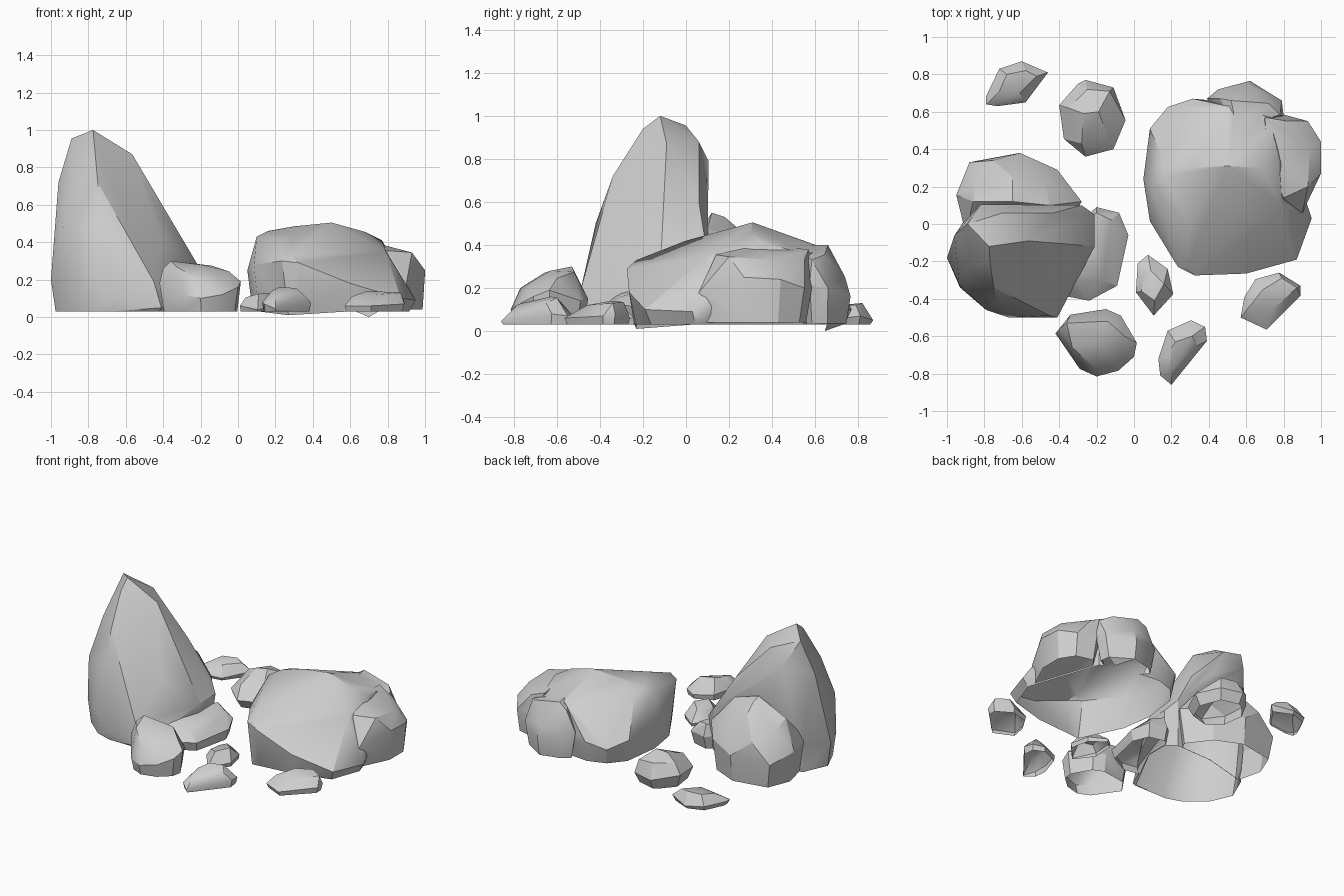
import bpy, bmesh, math
from mathutils import Vector

if "Cube" in bpy.data.objects:
    bpy.data.objects.remove(bpy.data.objects["Cube"], do_unlink=True)

stone = bpy.data.materials.new("grey_stone")
stone.use_nodes = True
GREY = (0.62, 0.62, 0.62, 1.0)
stone.diffuse_color = GREY
stone.node_tree.nodes["Principled BSDF"].inputs["Base Color"].default_value = GREY


def rock(name, girdle, crown, foot=0.9, base=0.03):
    """Chiselled stone: hull of a widest ring, crown points and an inset foot."""
    centre = sum((Vector(p) for p in girdle), Vector()) / len(girdle)
    pts = [Vector(p) for p in girdle + crown]
    for p in girdle:
        q = centre + (Vector(p) - centre) * foot
        pts.append(Vector((q.x, q.y, base)))
    bm = bmesh.new()
    for p in pts:
        bm.verts.new(p)
    bmesh.ops.convex_hull(bm, input=bm.verts[:])
    bmesh.ops.delete(bm, geom=[v for v in bm.verts if not v.link_faces], context='VERTS')
    bmesh.ops.recalc_face_normals(bm, faces=bm.faces[:])
    mesh = bpy.data.meshes.new(name)
    bm.to_mesh(mesh)
    bm.free()
    mesh.materials.append(stone)
    obj = bpy.data.objects.new(name, mesh)
    bpy.context.collection.objects.link(obj)
    return obj


def finish(obj, lumps=(), angle=28):
    """Merge neighbouring lumps into the stone, open its underside and shade it."""
    bpy.ops.object.select_all(action='DESELECT')
    obj.select_set(True)
    bpy.context.view_layer.objects.active = obj
    for lump in lumps:
        mod = obj.modifiers.new("merge", 'BOOLEAN')
        mod.operation = 'UNION'
        mod.solver = 'EXACT'
        mod.object = lump
        bpy.ops.object.modifier_apply(modifier=mod.name)
        bpy.data.objects.remove(lump, do_unlink=True)
    bm = bmesh.new()
    bm.from_mesh(obj.data)
    bm.normal_update()
    under = [f for f in bm.faces if f.normal.z < -0.85]
    bmesh.ops.delete(bm, geom=under, context='FACES')
    bmesh.ops.dissolve_limit(bm, angle_limit=math.radians(2),
                             verts=bm.verts[:], edges=bm.edges[:])
    bm.to_mesh(obj.data)
    bm.free()
    bpy.ops.object.shade_smooth_by_angle(angle=math.radians(angle))


# Tall standing stone with its leaning neighbours
tall = rock("tall_stone",
     [(-1, -.18, .2), (-.93, -.34, .2), (-.79, -.46, .2), (-.67, -.5, .1),
      (-.45, -.49, .19), (-.41, -.5, .05), (-.21, -.12, .27), (-.21, .05, .27),
      (-.28, .1, .35), (-.57, .09, .65), (-.92, 0, .45)],
     [(-.775, -.12, 1), (-.565, -.09, .87), (-.89, 0, .955), (-.935, -.32, .48),
      (-.88, -.24, .75), (-.82, .105, .79), (-.7, .06, .88), (-.77, -.2, .94),
      (-.75, -.34, .72), (-.73, -.42, .5), (-.41, -.27, .43), (-.47, -.17, .64),
      (-.96, -.06, .72), (-.36, -.04, .51), (-.43, .06, .6)], foot=.94)
rear = rock("rear_boulder",
     [(-.95, .155, .25), (-.88, .33, .2), (-.61, .38, .22), (-.41, .29, .25),
      (-.28, .12, .28), (-.4, -.1, .2), (-.9, -.05, .25)],
     [(-.65, .12, .55), (-.65, .18, .53), (-.65, .25, .47), (-.45, .1, .48),
      (-.86, .12, .45), (-.85, .22, .4), (-.48, .24, .42), (-.75, .34, .33)],
     base=.034)
side = rock("side_stone",
     [(-.2, .09, .13), (-.08, .06, .13), (-.03, -.06, .11), (-.09, -.33, .1),
      (-.24, -.41, .1), (-.37, -.385, .1), (-.42, -.1, .12)],
     [(-.2, .06, .21), (-.12, .02, .19), (-.2, -.18, .2), (-.17, -.3, .16),
      (-.35, -.3, .18)], base=.037)
finish(tall, (rear, side), 26)

# Broad boulder and the two lumps grown into it
broad = rock("broad_boulder",
     [(.05, .24, .25), (.085, .51, .19), (.18, .625, .14), (.315, .67, .18),
      (.63, .64, .25), (.77, .57, .25), (.8, .4, .25), (.95, .03, .09),
      (.87, -.19, .1), (.6, -.265, .18), (.325, -.275, .29), (.235, -.23, .3),
      (.085, .015, .28)],
     [(.1, .2, .43), (.16, .25, .46), (.155, .35, .43), (.3, .3, .485),
      (.5, .31, .505), (.68, .3, .455), (.77, .35, .41), (.5, .63, .39),
      (.62, .62, .37), (.73, .56, .36), (.28, -.23, .33), (.3, 0, .42),
      (.79, .1, .35), (.27, -.23, .01)], foot=.93)
side_lump = rock("side_lump",
     [(.8, .585, .2), (.93, .55, .2), (1, .44, .24), (1, .27, .25),
      (.92, .145, .2), (.9, .06, .18), (.75, .08, .2), (.65, .4, .2)],
     [(.8, .14, .355), (.93, .2, .345), (.94, .4, .33), (.82, .55, .33),
      (.72, .3, .4), (.7, .57, .38)], foot=.9, base=.04)
rear_lump = rock("rear_lump",
     [(.39, .67, .22), (.45, .72, .22), (.62, .765, .16), (.79, .66, .2),
      (.8, .575, .22), (.55, .45, .2)],
     [(.46, .67, .36), (.52, .66, .4), (.72, .645, .355), (.78, .585, .33),
      (.62, .74, .25), (.7, .645, 0), (.55, .5, .4)], foot=.84, base=.035)
finish(broad, (side_lump, rear_lump), 30)

# Loose stones scattered around
finish(rock("rear_stone",
     [(-.4, .635, .12), (-.3, .75, .11), (-.26, .77, .1), (-.11, .73, .1),
      (-.045, .555, .11), (-.11, .4, .1), (-.26, .36, .09), (-.375, .455, .11)],
     [(-.25, .72, .2), (-.13, .71, .19), (-.19, .6, .24), (-.27, .59, .23),
      (-.28, .43, .17), (-.14, .47, .16), (-.35, .62, .19)], foot=.82), angle=24)
finish(rock("rear_chip",
     [(-.79, .64, .06), (-.79, .685, .06), (-.72, .83, .06), (-.6, .87, .05),
      (-.46, .81, .07), (-.58, .65, .05), (-.73, .63, .05)],
     [(-.72, .71, .11), (-.68, .8, .125), (-.58, .82, .13), (-.52, .79, .12),
      (-.61, .7, .12)]))
finish(rock("front_stone",
     [(-.42, -.585, .18), (-.34, -.485, .17), (-.15, -.455, .15), (-.07, -.49, .14),
      (.015, -.635, .19), (0, -.71, .16), (-.085, -.785, .12), (-.2, -.815, .1),
      (-.29, -.775, .12)],
     [(-.4, -.56, .26), (-.36, -.53, .3), (-.14, -.52, .275), (-.2, -.63, .28),
      (-.33, -.66, .27), (-.05, -.6, .245), (-.21, -.77, .2), (-.08, -.74, .19)]),
     angle=32)
finish(rock("front_chip",
     [(.13, -.72, .08), (.18, -.57, .07), (.305, -.515, .06), (.38, -.55, .07),
      (.39, -.625, .08), (.2, -.86, .045), (.14, -.81, .07)],
     [(.18, -.7, .14), (.22, -.63, .16), (.31, -.6, .155), (.34, -.65, .13),
      (.2, -.78, .125)], foot=.95), angle=35)
finish(rock("right_chip",
     [(.57, -.5, .06), (.59, -.39, .06), (.65, -.295, .06), (.775, -.26, .06),
      (.89, -.33, .08), (.89, -.385, .07), (.71, -.565, .06)],
     [(.61, -.45, .11), (.69, -.35, .14), (.79, -.29, .135), (.87, -.34, .13),
      (.74, -.46, .12)], foot=.93), angle=35)
finish(rock("small_chip",
     [(.075, -.165, .05), (.18, -.24, .06), (.21, -.375, .06), (.105, -.49, .04),
      (.01, -.365, .06), (.02, -.21, .06)],
     [(.09, -.25, .115), (.16, -.32, .13), (.11, -.41, .125), (.04, -.36, .105),
      (.05, -.28, .105)], foot=.95))
